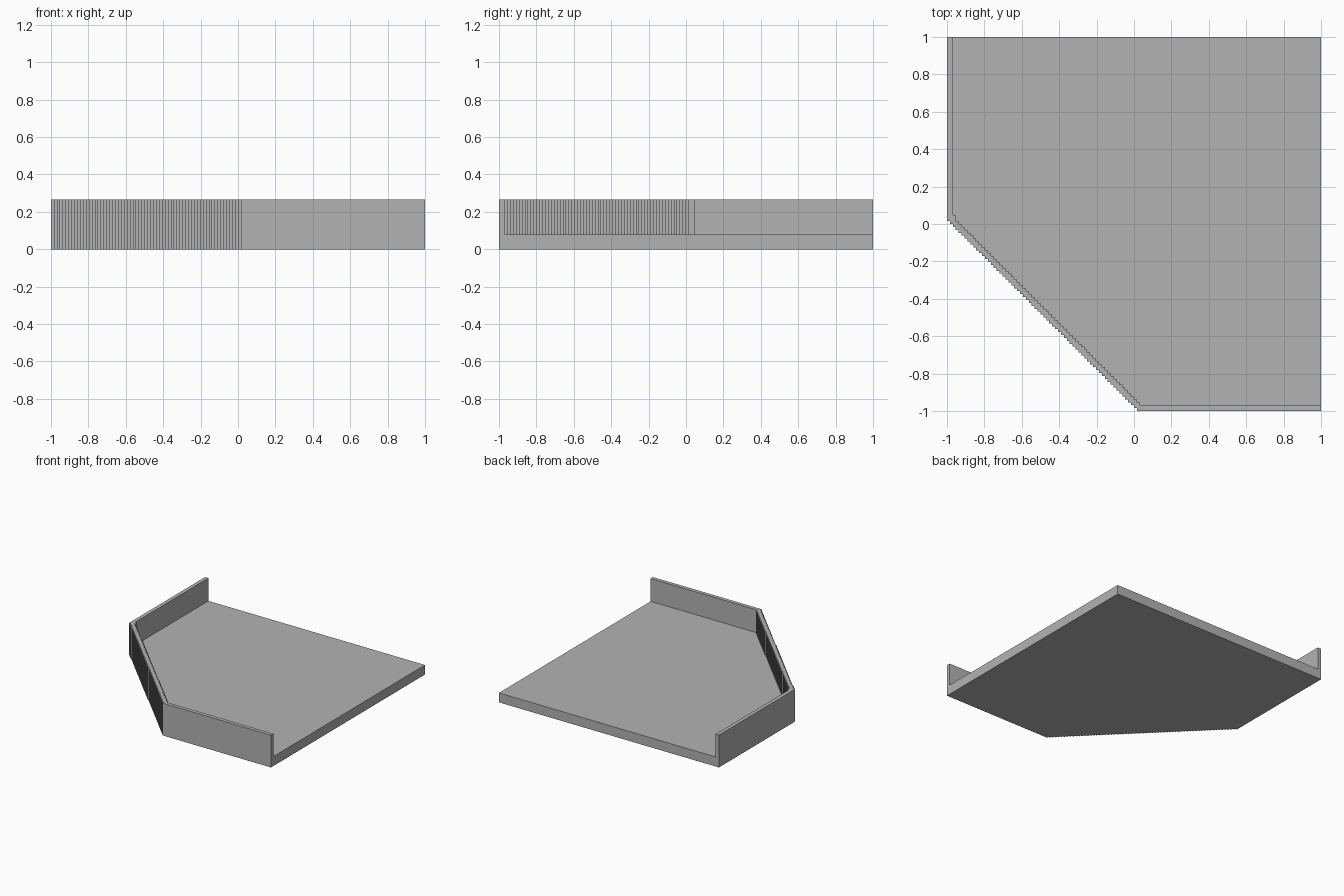
import bpy
import bmesh

cube = bpy.data.objects.get("Cube")
if cube:
    bpy.data.objects.remove(cube, do_unlink=True)

U = 1 / 64          # stair step size, the model is 128 steps wide
SIZE = 128
FLOOR_TOP = 5
WALL_TOP = 17

grey = bpy.data.materials.new("plain grey")
grey.use_nodes = True
colour = (0.45, 0.45, 0.45, 1)
grey.diffuse_color = colour
grey.node_tree.nodes["Principled BSDF"].inputs["Base Color"].default_value = colour


def stairs(first, total, last):
    """Corner points of a descending stair on which column + row = total."""
    points = []
    for col in range(first, last):
        row = total - col
        points += [(col, row), (col + 1, row)]
    return points


def prism(name, outline, low, high):
    """Extrude a counter-clockwise outline, given in steps, between two heights."""
    bm = bmesh.new()
    verts = [bm.verts.new((x * U - 1, y * U - 1, low * U)) for x, y in outline]
    base = bm.faces.new(verts)
    top = bmesh.ops.extrude_face_region(bm, geom=[base])["geom"]
    moved = [g for g in top if isinstance(g, bmesh.types.BMVert)]
    bmesh.ops.translate(bm, verts=moved, vec=(0, 0, (high - low) * U))
    bmesh.ops.recalc_face_normals(bm, faces=bm.faces)
    mesh = bpy.data.meshes.new(name)
    bm.to_mesh(mesh)
    bm.free()
    mesh.materials.append(grey)
    obj = bpy.data.objects.new(name, mesh)
    bpy.context.collection.objects.link(obj)
    return obj


# Solid block with a stepped diagonal front corner
outer = stairs(0, 65, 65) + [(65, 0), (SIZE, 0), (SIZE, SIZE), (0, SIZE)]
tray = prism("walled_floor", outer, 0, WALL_TOP)

# Hollow above the floor, open at the back and at the left side
far = SIZE + 4
inner = [(2, 67), (3, 67)] + stairs(3, 68, 66) + [(66, 2), (far, 2), (far, far), (2, far)]
cutter = prism("hollow_cutter", inner, FLOOR_TOP, WALL_TOP + 4)
cutter.hide_render = True

# Cut the hollow and keep only the finished tray
cut = tray.modifiers.new("hollow", 'BOOLEAN')
cut.operation = 'DIFFERENCE'
cut.solver = 'EXACT'
cut.object = cutter
bpy.context.view_layer.objects.active = tray
bpy.ops.object.modifier_apply(modifier=cut.name)
bpy.data.objects.remove(cutter, do_unlink=True)
